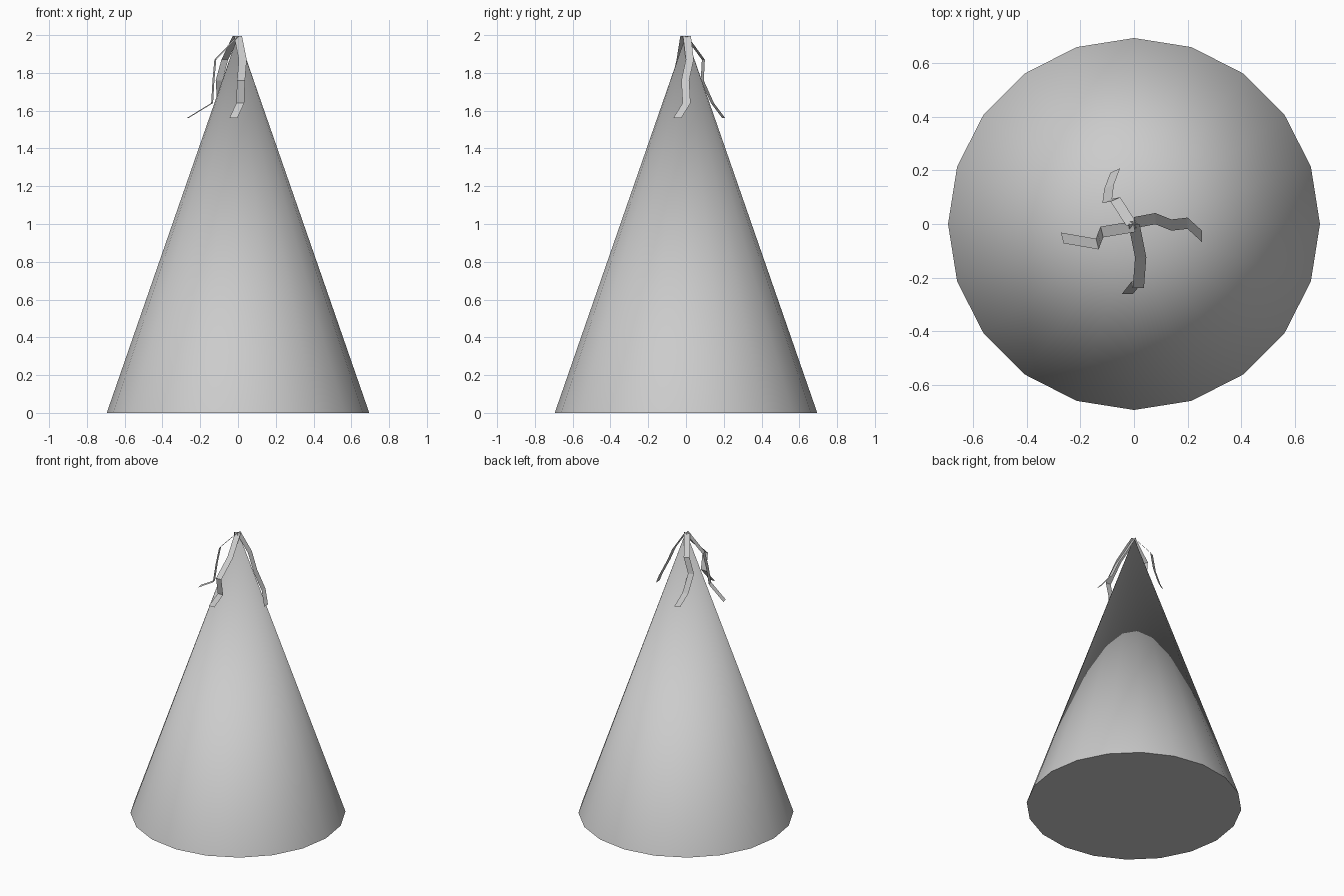
import bpy, math

if "Cube" in bpy.data.objects:
    bpy.data.objects.remove(bpy.data.objects["Cube"])

HEIGHT, RADIUS, SIDES = 2.0, 0.695, 20

# Cone-shaped hat, closed at the base
bpy.ops.mesh.primitive_cone_add(vertices=SIDES, radius1=RADIUS, radius2=0,
                                depth=HEIGHT, location=(0, 0, HEIGHT / 2))
hat = bpy.context.object
hat.name = "hat_cone"
bpy.ops.object.shade_smooth_by_angle(angle=math.radians(40))

# Heights shared by the bends of every streamer
LEVELS = (1.995, 1.87, 1.76, 1.64, 1.56)


def streamer(name, centres, across):
    """Flat paper strip: centre points (x, y) per level, widened along 'across'."""
    verts = []
    for (x, y), z in zip(centres, LEVELS):
        for s in (-0.5, 0.5):
            verts.append((x + s * across[0], y + s * across[1], z))
    faces = [(2 * i, 2 * i + 1, 2 * i + 3, 2 * i + 2) for i in range(len(LEVELS) - 1)]
    mesh = bpy.data.meshes.new(name)
    mesh.from_pydata(verts, [], faces)
    obj = bpy.data.objects.new(name, mesh)
    bpy.context.collection.objects.link(obj)


# Four streamers hanging from the tip
streamer("streamer_front",
         [(0, 0), (0.025, -0.125), (0.016, -0.24), (0.012, -0.215), (-0.025, -0.262)],
         (0.042, 0))
streamer("streamer_right",
         [(0, 0.005), (0.08, 0.02), (0.14, -0.004), (0.20, 0.003), (0.255, -0.047)],
         (0, 0.042))
streamer("streamer_left",
         [(0, -0.01), (-0.12, -0.03), (-0.13, -0.055), (-0.137, -0.075), (-0.268, -0.052)],
         (-0.01, 0.04))
streamer("streamer_back",
         [(-0.01, 0.0), (-0.07, 0.092), (-0.1, 0.086), (-0.093, 0.14), (-0.07, 0.2)],
         (0.036, 0.016))
